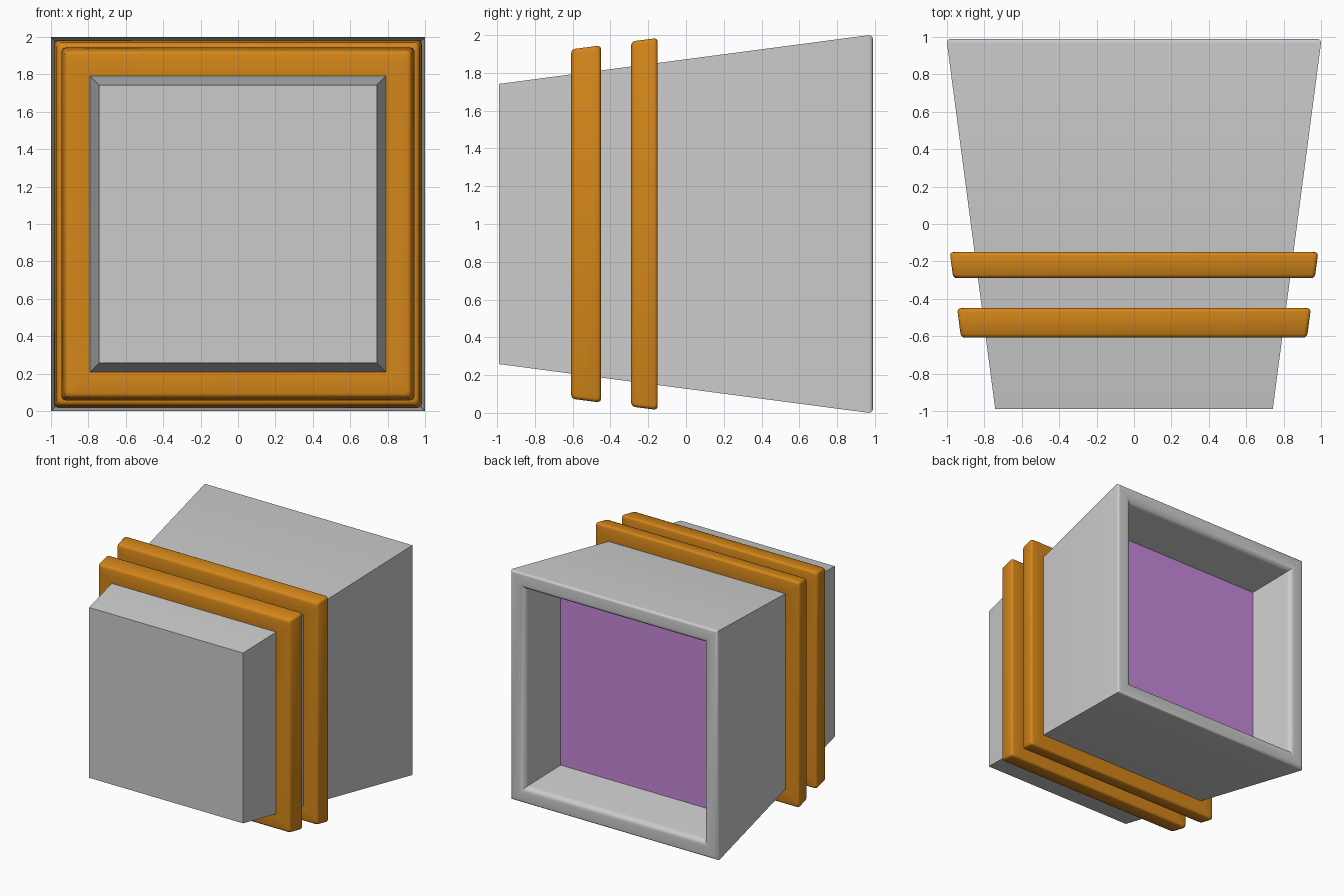
import bpy, bmesh, math

if "Cube" in bpy.data.objects:
    bpy.data.objects.remove(bpy.data.objects["Cube"])

SLOPE = 0.131  # how much the body widens per unit of y


def body_half(y):
    return 0.742 + SLOPE * (y + 0.99)


def material(name, color):
    m = bpy.data.materials.new(name)
    m.diffuse_color = color
    m.use_nodes = True
    m.node_tree.nodes["Principled BSDF"].inputs["Base Color"].default_value = m.diffuse_color
    return m


def square_loft(name, rings, cap_start=False, closed=False, bevel=0.0, mat=None):
    """Loft square rings (half size, y) centred on x=0, z=1."""
    bm = bmesh.new()
    loops = [[bm.verts.new((sx * h, y, 1 + sz * h))
              for sx, sz in ((-1, -1), (1, -1), (1, 1), (-1, 1))] for h, y in rings]
    pairs = list(zip(loops, loops[1:]))
    if closed:
        pairs.append((loops[-1], loops[0]))
    for a, b in pairs:
        for i in range(4):
            j = (i + 1) % 4
            bm.faces.new((a[i], a[j], b[j], b[i]))
    if cap_start:
        bm.faces.new(loops[0][::-1])
    if len(rings) > 1:
        bmesh.ops.recalc_face_normals(bm, faces=bm.faces)
    if bevel:
        bmesh.ops.bevel(bm, geom=bm.edges[:], offset=bevel, segments=3,
                        profile=0.5, affect='EDGES', clamp_overlap=True)
    me = bpy.data.meshes.new(name)
    bm.to_mesh(me)
    bm.free()
    ob = bpy.data.objects.new(name, me)
    bpy.context.collection.objects.link(ob)
    if mat:
        me.materials.append(mat)
    bpy.ops.object.select_all(action='DESELECT')
    ob.select_set(True)
    bpy.context.view_layer.objects.active = ob
    bpy.ops.object.shade_smooth_by_angle(angle=math.radians(35))
    return ob


orange = material("orange", (0.66, 0.24, 0.01, 1))
purple = material("purple", (0.56, 0.25, 0.70, 1))

# Tapered body with a rounded rim and a recess at the back
rings = [(0.742, -0.99)]
for k in range(5):  # small outer rounding
    t = math.pi / 2 * k / 4
    rings.append((0.978 + 0.022 * math.cos(t), 0.968 + 0.022 * math.sin(t)))
for k in range(6):  # wider inner rounding
    t = math.pi / 2 * k / 5
    rings.append((0.91 - 0.05 * math.sin(t), 0.94 + 0.05 * math.cos(t)))
rings.append((0.81, 0.57))
square_loft("body", rings, cap_start=True)

# Panel at the bottom of the recess, facing backwards
square_loft("recess_panel", [(0.81, 0.57)], cap_start=True, mat=purple)

# Two raised bands around the body
for name, y0, y1 in (("front_band", -0.608, -0.45), ("rear_band", -0.29, -0.15)):
    square_loft(name, [(body_half(y0) - 0.04, y0), (body_half(y0) + 0.133, y0),
                       (body_half(y1) + 0.133, y1), (body_half(y1) - 0.04, y1)],
                closed=True, bevel=0.02, mat=orange)
